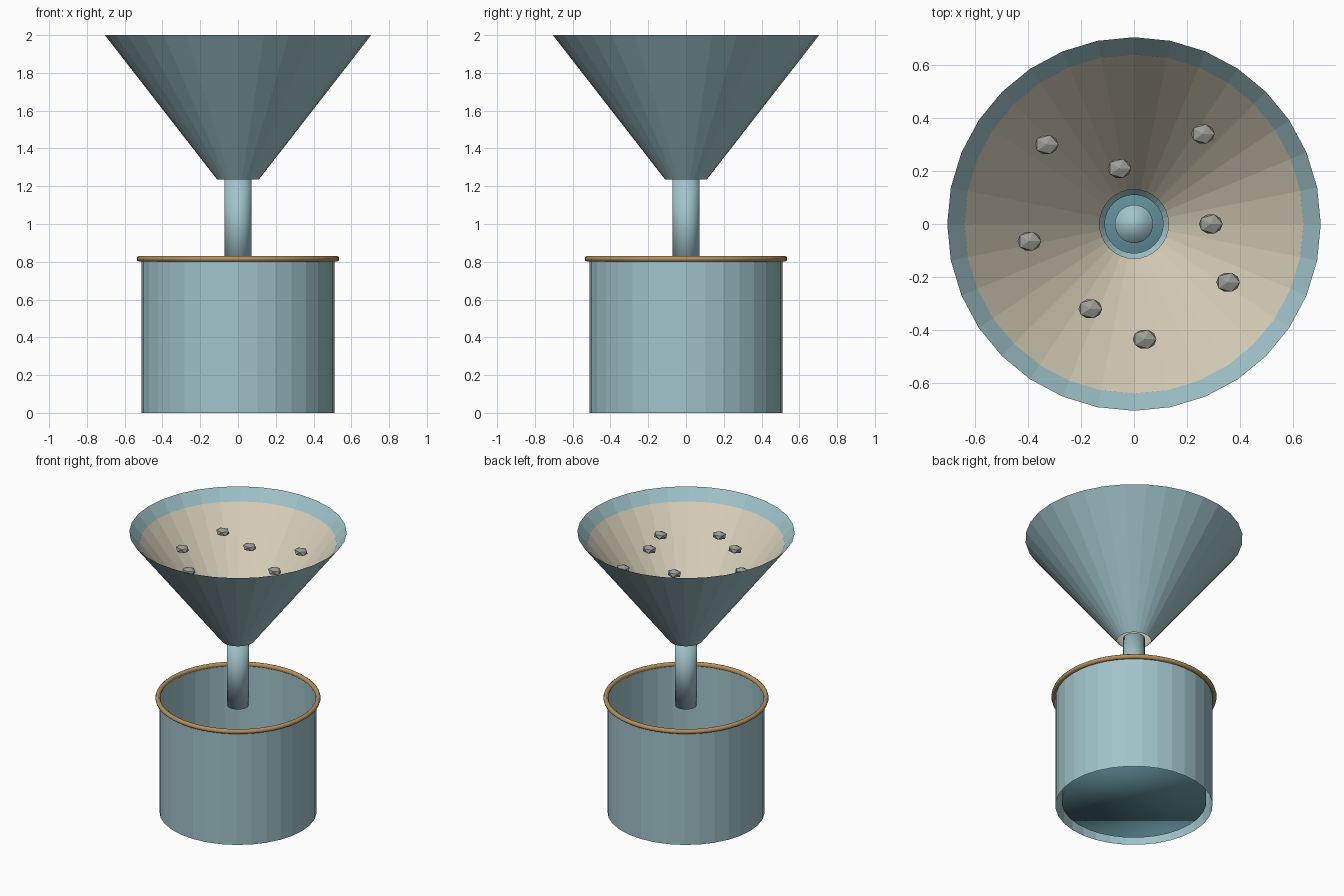
import bpy, bmesh, math

if "Cube" in bpy.data.objects:
    bpy.data.objects.remove(bpy.data.objects["Cube"])


def material(name, rgb):
    m = bpy.data.materials.new(name)
    m.diffuse_color = (*rgb, 1.0)
    m.use_nodes = True
    m.node_tree.nodes["Principled BSDF"].inputs["Base Color"].default_value = m.diffuse_color
    return m


BLUE = material("pale_blue", (0.35, 0.55, 0.59))
CREAM = material("cream", (0.69, 0.63, 0.49))
BRASS = material("brass", (0.46, 0.28, 0.11))
STONE = material("stone_grey", (0.34, 0.34, 0.31))
TEAL = material("water_teal", (0.12, 0.28, 0.32))


def finish(name, mat, smooth=False):
    ob = bpy.context.object
    ob.name = ob.data.name = name
    ob.data.materials.append(mat)
    if smooth:
        bpy.ops.object.shade_smooth()
    return ob


def frustum(name, mat, r_low, r_high, z_low, z_high, capped=False, smooth=False):
    """32-sided cone section or cylinder standing on the centre axis."""
    bpy.ops.mesh.primitive_cone_add(
        vertices=32, radius1=r_low, radius2=r_high, depth=z_high - z_low,
        end_fill_type='NGON' if capped else 'NOTHING',
        location=(0, 0, (z_low + z_high) / 2))
    return finish(name, mat, smooth)


# Funnel: open thin cone with a cream lining stopping short of both edges
Z_NECK, R_NECK, R_RIM = 1.235, 0.11, 0.705
SLOPE = (2.0 - Z_NECK) / (R_RIM - R_NECK)
frustum("funnel", BLUE, R_NECK, R_RIM, Z_NECK, 2.0)


def cone_z(r):
    return Z_NECK + (r - R_NECK) * SLOPE


frustum("funnel_lining", CREAM, 0.13, 0.64, cone_z(0.13) + 0.006, cone_z(0.64) + 0.006)

# Stem below the funnel
frustum("stem", BLUE, 0.072, 0.072, 0.765, 1.25, capped=True, smooth=True)

# Bucket wall, rim ring and contents
frustum("bucket_wall", BLUE, 0.51, 0.51, 0.0, 0.82)
frustum("water", TEAL, 0.47, 0.47, 0.03, 0.25, capped=True, smooth=True)
bpy.ops.mesh.primitive_torus_add(
    major_radius=0.52, minor_radius=0.016, major_segments=48, minor_segments=10,
    location=(0, 0, 0.816))
finish("bucket_rim", BRASS, smooth=True)

# Pebbles spread at one level inside the funnel
spots = [(-0.33, 0.30), (-0.055, 0.21), (0.26, 0.34), (0.29, 0.0),
         (0.355, -0.22), (0.04, -0.435), (-0.165, -0.32), (-0.395, -0.065)]
for i, (x, y) in enumerate(spots, 1):
    bpy.ops.mesh.primitive_ico_sphere_add(subdivisions=1, radius=1, location=(x, y, 1.80))
    bpy.context.object.scale = (0.05, 0.042, 0.028)
    finish(f"pebble_{i}", STONE)
